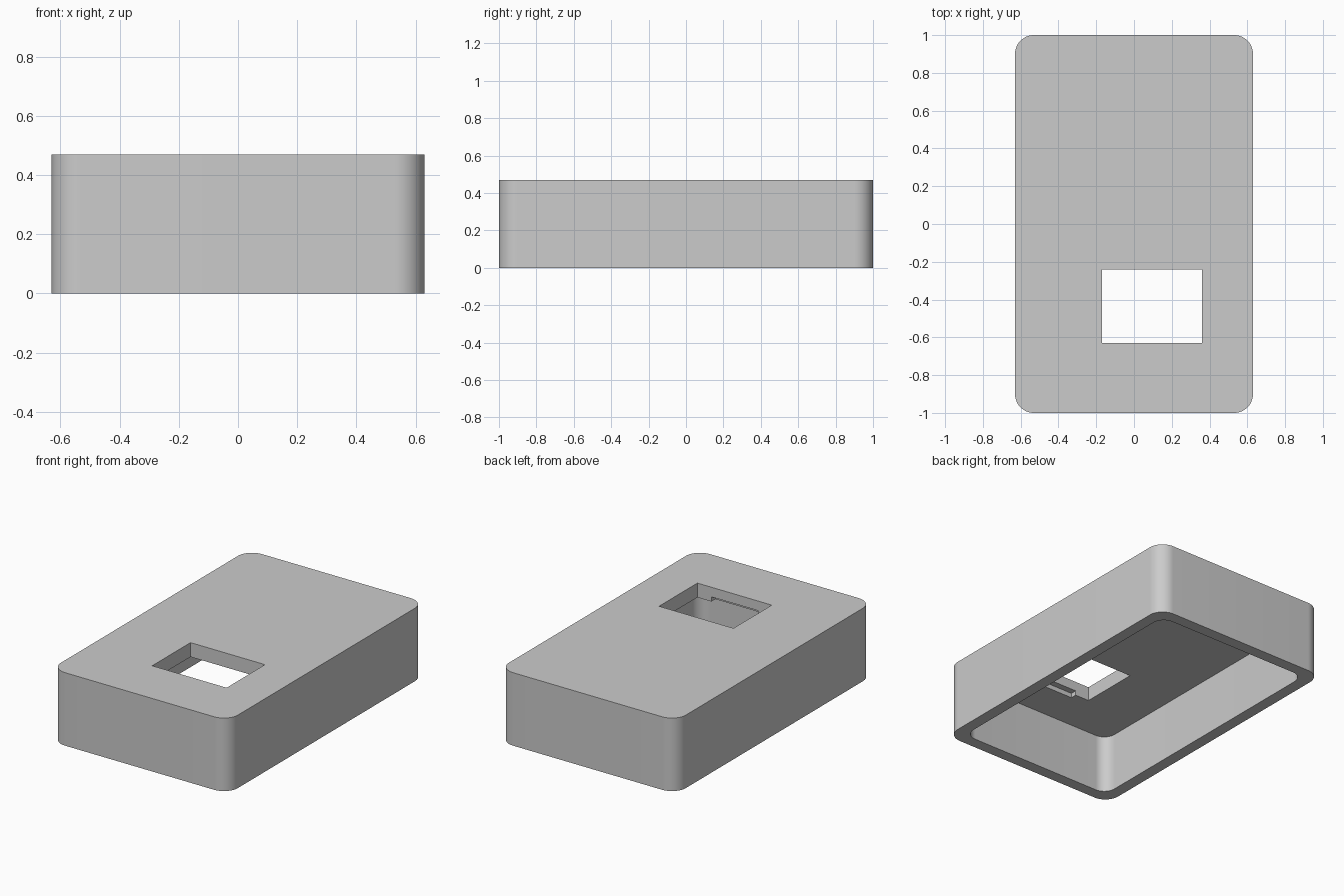
import bpy
import bmesh
from math import cos, sin, pi, radians

if "Cube" in bpy.data.objects:
    bpy.data.objects.remove(bpy.data.objects["Cube"], do_unlink=True)

grey = bpy.data.materials.new("light_grey")
grey.use_nodes = True
colour = (0.6, 0.6, 0.6, 1)
grey.diffuse_color = colour
grey.node_tree.nodes["Principled BSDF"].inputs["Base Color"].default_value = colour


def prism(name, x, y, z, radius=0, steps=16):
    """Upright block spanning the x, y and z ranges, with rounded vertical corners."""
    bm = bmesh.new()
    outline = []
    corners = [(x[1], y[1]), (x[0], y[1]), (x[0], y[0]), (x[1], y[0])]
    for i, (cx, cy) in enumerate(corners):
        if not radius:
            outline.append((cx, cy))
            continue
        ox = cx - radius if cx == x[1] else cx + radius
        oy = cy - radius if cy == y[1] else cy + radius
        for s in range(steps + 1):
            a = (i + s / steps) * pi / 2
            outline.append((ox + radius * cos(a), oy + radius * sin(a)))
    base = bm.faces.new([bm.verts.new((px, py, z[0])) for px, py in outline])
    top = bmesh.ops.extrude_face_region(bm, geom=[base])["geom"]
    bmesh.ops.translate(bm, vec=(0, 0, z[1] - z[0]),
                        verts=[v for v in top if isinstance(v, bmesh.types.BMVert)])
    bmesh.ops.recalc_face_normals(bm, faces=bm.faces)
    mesh = bpy.data.meshes.new(name)
    bm.to_mesh(mesh)
    bm.free()
    mesh.materials.append(grey)
    obj = bpy.data.objects.new(name, mesh)
    bpy.context.collection.objects.link(obj)
    return obj


W, L, H = 0.63, 1.0, 0.47      # half width, half length, height
WALL, CEILING = 0.076, 0.378

# Outer shell
case = prism("case_shell", (-W, W), (-L, L), (0, H), 0.1)

# Hollow underside, window through the top, and shallow notch under its front edge
cutters = [
    prism("cavity_cutter", (WALL - W, W - WALL), (WALL - L, L - WALL), (-0.1, CEILING), 0.08),
    prism("window_cutter", (-0.17, 0.36), (-0.63, -0.24), (0.2, 0.6)),
    prism("notch_cutter", (-0.07, 0.26), (-0.67, -0.5), (0.3, 0.408)),
]

bpy.ops.object.select_all(action="DESELECT")
case.select_set(True)
bpy.context.view_layer.objects.active = case
for cutter in cutters:
    cutter.hide_render = True
    cut = case.modifiers.new(cutter.name, "BOOLEAN")
    cut.operation = "DIFFERENCE"
    cut.solver = "EXACT"
    cut.object = cutter
    bpy.ops.object.modifier_apply(modifier=cut.name)
    bpy.data.objects.remove(cutter, do_unlink=True)

bpy.ops.object.shade_smooth_by_angle(angle=radians(30))
